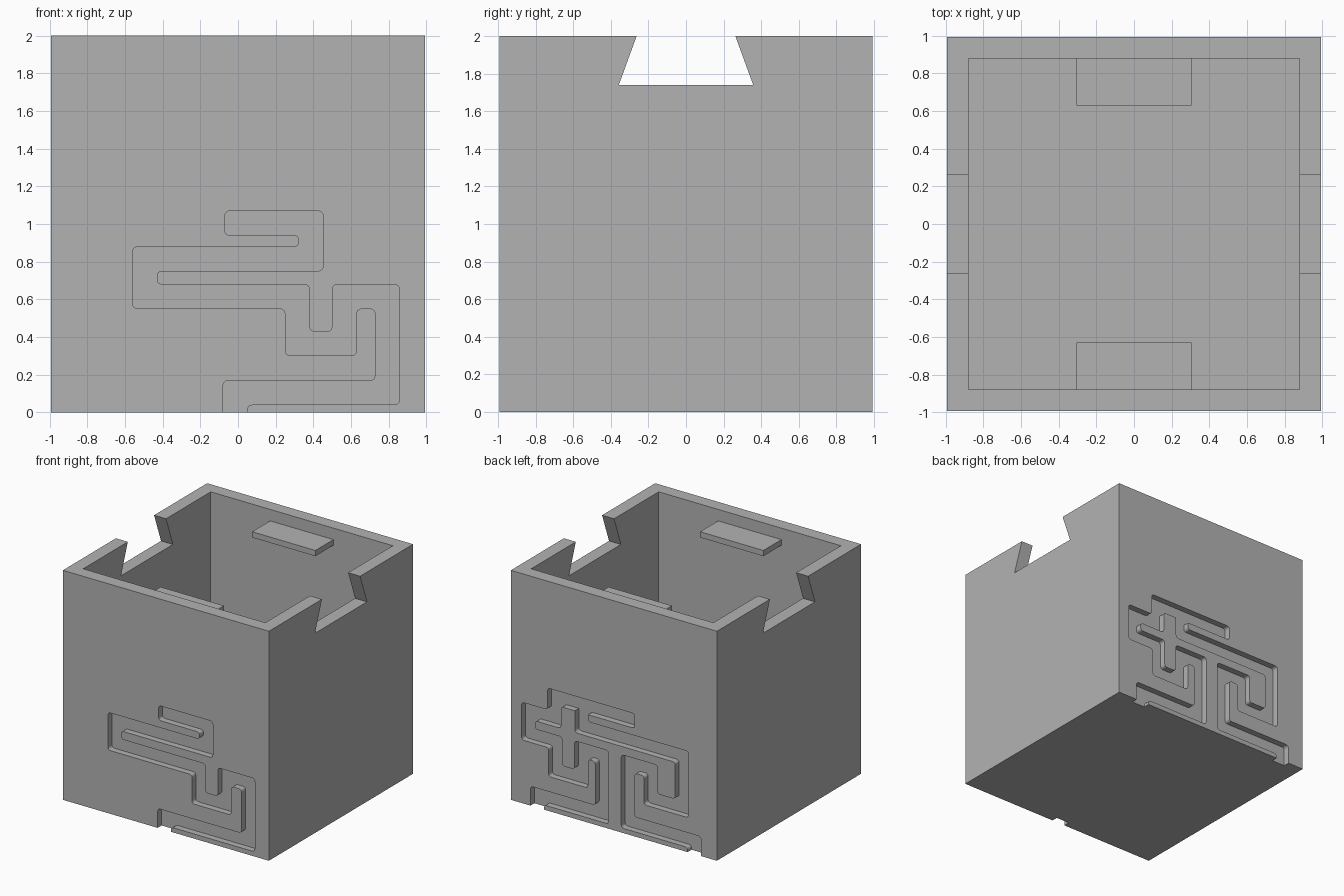
import bpy, bmesh
from mathutils import Vector

if "Cube" in bpy.data.objects:
    bpy.data.objects.remove(bpy.data.objects["Cube"])

HALF, HEIGHT, WALL = 0.993, 2.0, 0.115
GROOVE_WIDTH, GROOVE_DEPTH = 0.128, 0.055
INNER = HALF - WALL

grey = bpy.data.materials.new("plain grey")
grey.use_nodes = True
grey.diffuse_color = (0.45, 0.45, 0.45, 1)
grey.node_tree.nodes["Principled BSDF"].inputs["Base Color"].default_value = grey.diffuse_color


def make_object(name, bm):
    bmesh.ops.recalc_face_normals(bm, faces=bm.faces)
    mesh = bpy.data.meshes.new(name)
    bm.to_mesh(mesh)
    bm.free()
    mesh.materials.append(grey)
    obj = bpy.data.objects.new(name, mesh)
    bpy.context.scene.collection.objects.link(obj)
    return obj


def block(name, low, high):
    bm = bmesh.new()
    bmesh.ops.create_cube(bm, size=1)
    low, high = Vector(low), Vector(high)
    for v in bm.verts:
        v.co = (low + high) / 2 + v.co * (high - low)
    return make_object(name, bm)


def prism(name, points, direction, rounding=0):
    """Extrude a flat outline, optionally rounding its corners first."""
    bm = bmesh.new()
    face = bm.faces.new([bm.verts.new(p) for p in points])
    if rounding:
        bmesh.ops.bevel(bm, geom=bm.verts[:], offset=rounding, segments=4,
                        profile=0.5, affect='VERTICES')
        face = bm.faces[:][0]
    new = bmesh.ops.extrude_face_region(bm, geom=[face], use_keep_orig=True)
    moved = [g for g in new["geom"] if isinstance(g, bmesh.types.BMVert)]
    bmesh.ops.translate(bm, verts=moved, vec=direction)
    return make_object(name, bm)


def channel_outline(path):
    """Offset a right-angled centreline to both sides with square corners."""
    pts = [Vector(p) for p in path]
    dirs = [(b - a).normalized() for a, b in zip(pts, pts[1:])]
    normals = [Vector((-d.y, d.x)) for d in dirs]
    left, right = [], []
    for i, p in enumerate(pts):
        if 0 < i < len(dirs):
            side = normals[i - 1] + normals[i]
        else:
            side = normals[min(i, len(dirs) - 1)]
        left.append(p + side * GROOVE_WIDTH / 2)
        right.append(p - side * GROOVE_WIDTH / 2)
    return left + right[::-1]


def cut(target, cutter):
    cutter.hide_render = True
    mod = target.modifiers.new("cut", 'BOOLEAN')
    mod.operation, mod.solver, mod.object = 'DIFFERENCE', 'EXACT', cutter
    bpy.context.view_layer.objects.active = target
    bpy.ops.object.modifier_apply(modifier=mod.name)
    bpy.data.objects.remove(cutter)


def cut_groove(target, path, facing):
    """Engrave a channel; facing is -1 for the front wall, 1 for the back."""
    outer = facing * (HALF + 0.1)
    points = [(p.x, outer, p.y) for p in channel_outline(path)]
    cut(target, prism("groove_cutter", points,
                      (0, -facing * (0.1 + GROOVE_DEPTH), 0), 0.025))


# Open box with thick walls and a floor
box = block("box_body", (-HALF, -HALF, 0), (HALF, HALF, HEIGHT))
cut(box, block("cavity_cutter", (-INNER, -INNER, WALL), (INNER, INNER, HEIGHT + 0.2)))

# Dovetail notch through both side walls
bottom, top = 1.74, 2.1
narrow = 0.265 - 0.1 * (top - HEIGHT) / (HEIGHT - bottom)
notch = [(-2, -0.358, bottom), (-2, 0.358, bottom), (-2, narrow, top), (-2, -narrow, top)]
cut(box, prism("notch_cutter", notch, (4, 0, 0)))

# Winding groove on the front
cut_groove(box, [(-0.07, 1.005), (0.388, 1.005), (0.388, 0.815), (-0.495, 0.815),
                 (-0.495, 0.615), (0.315, 0.615), (0.315, 0.365), (0.565, 0.365),
                 (0.565, 0.615), (0.793, 0.615), (0.793, 0.105), (-0.015, 0.105),
                 (-0.015, -0.1)], -1)

# Two joined grooves on the back
cut_groove(box, [(-0.2, 1.005), (0.575, 1.005), (0.575, 0.815), (0.825, 0.815),
                 (0.825, 0.615), (0.565, 0.615), (0.565, 0.365), (0.315, 0.365),
                 (0.315, 0.615), (0.115, 0.615), (0.115, 0.105), (0.74, 0.105),
                 (0.74, -0.1)], 1)
cut_groove(box, [(0.312, 1.04), (0.312, 0.815), (-0.655, 0.815), (-0.655, 0.365),
                 (-0.355, 0.365), (-0.355, 0.615), (-0.135, 0.615), (-0.135, 0.105),
                 (-0.775, 0.105), (-0.775, -0.1)], 1)

# Small ledges inside the front and back walls
for name, side in (("front_ledge", -1), ("back_ledge", 1)):
    ys = sorted((side * 0.63, side * (INNER + 0.02)))
    block(name, (-0.305, ys[0], 1.85), (0.305, ys[1], 1.9))
